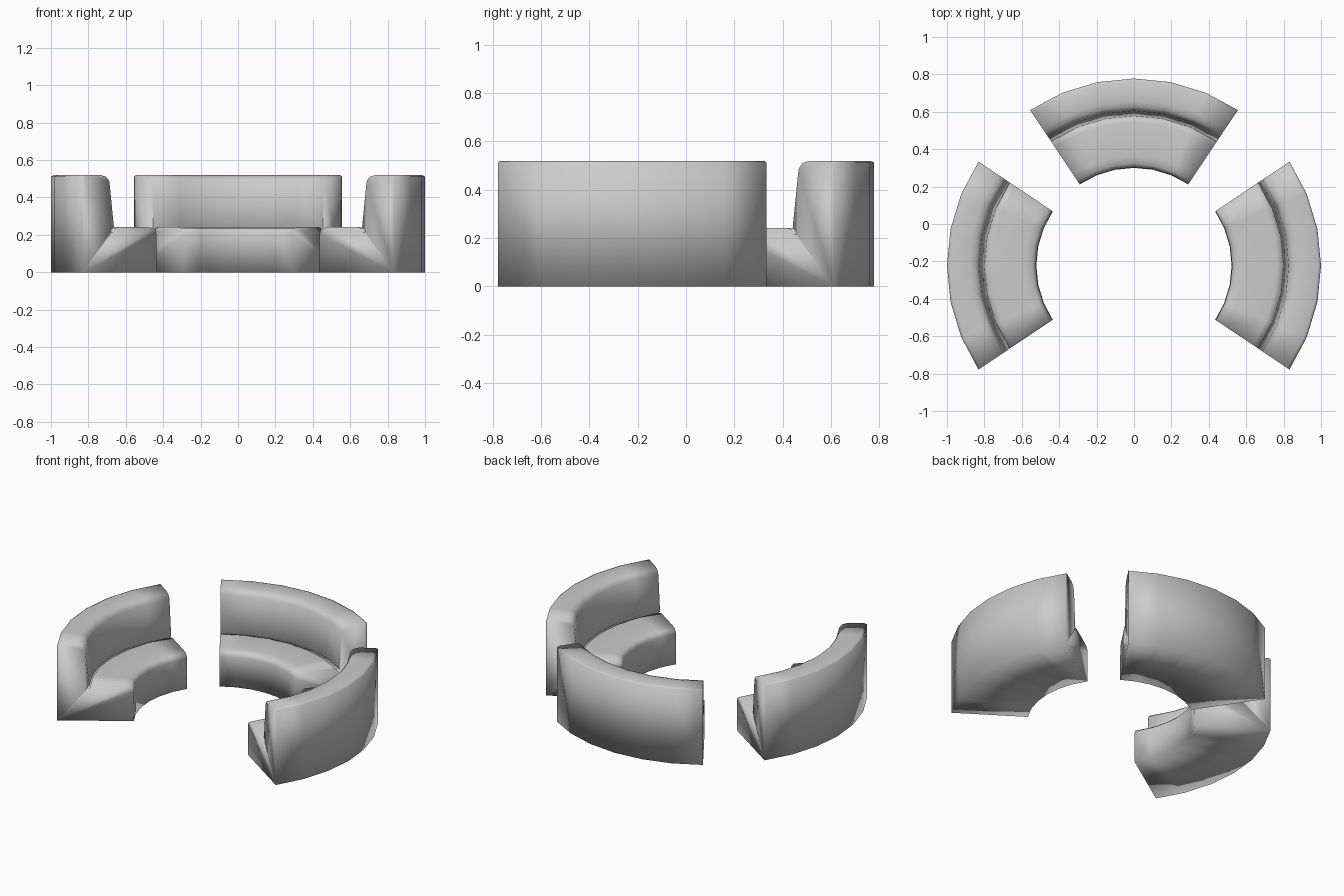
import bpy
import bmesh
from math import sin, cos, radians
from mathutils import Vector

if "Cube" in bpy.data.objects:
    bpy.data.objects.remove(bpy.data.objects["Cube"])

CENTRE_Y = -0.2222      # common centre of the ring of sofas
HALF_ANGLE = 33.75
SEGMENTS = 6

# Cross-section (radius, height): seat front, seat top, groove, backrest, outer wall
PROFILE = [
    (0.522, 0.0), (0.525, 0.205), (0.530, 0.222), (0.545, 0.236), (0.585, 0.241),
    (0.765, 0.241), (0.793, 0.236), (0.802, 0.215), (0.818, 0.215), (0.814, 0.228),
    (0.798, 0.243), (0.827, 0.485), (0.838, 0.500), (0.848, 0.510),
    (0.878, 0.519), (0.985, 0.519), (1.0, 0.512), (1.0, 0.0),
]


def curved_sofa(name, heading):
    """Sweep the cross-section along an arc centred on the heading."""
    bm = bmesh.new()
    rings = []
    for i in range(SEGMENTS + 1):
        a = radians(heading - HALF_ANGLE + 2 * HALF_ANGLE * i / SEGMENTS)
        rings.append([bm.verts.new(Vector((r * cos(a), CENTRE_Y + r * sin(a), z)))
                      for r, z in PROFILE])
    n = len(PROFILE)
    for a, b in zip(rings, rings[1:]):
        for j in range(n):
            k = (j + 1) % n
            bm.faces.new((a[j], b[j], b[k], a[k]))
    # flat end panels
    bm.faces.new(rings[0])
    bm.faces.new(list(reversed(rings[-1])))
    bmesh.ops.recalc_face_normals(bm, faces=bm.faces[:])
    for f in bm.faces:
        f.smooth = True
    mesh = bpy.data.meshes.new(name)
    bm.to_mesh(mesh)
    bm.free()
    obj = bpy.data.objects.new(name, mesh)
    bpy.context.collection.objects.link(obj)
    return obj


# Three identical sofas around the ring, open towards the front
for name, heading in (("sofa_right", 0), ("sofa_back", 90), ("sofa_left", 180)):
    curved_sofa(name, heading)
